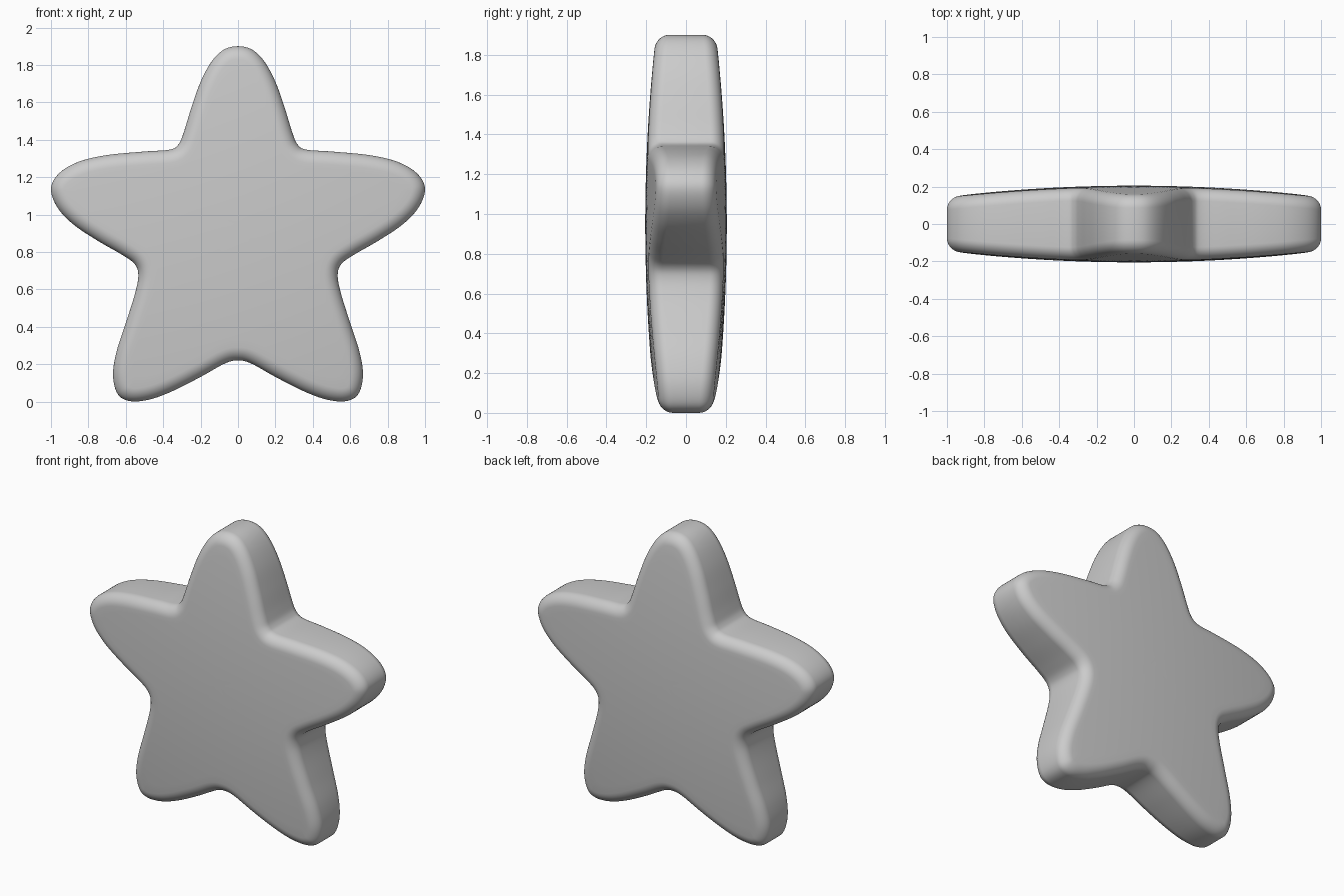
import bpy, bmesh, math
from mathutils import Vector

if "Cube" in bpy.data.objects:
    bpy.data.objects.remove(bpy.data.objects["Cube"])

# Right half of the star outline (x, z), top to bottom
HALF = [(0, 1.9), (0.075, 1.882), (0.14, 1.82), (0.2, 1.71), (0.25, 1.57), (0.29, 1.44),
        (0.318, 1.375), (0.365, 1.347), (0.5, 1.337), (0.7, 1.318), (0.85, 1.283),
        (0.955, 1.222), (1.0, 1.14), (0.967, 1.04), (0.88, 0.947), (0.75, 0.86),
        (0.62, 0.785), (0.552, 0.735), (0.533, 0.675), (0.55, 0.58), (0.6, 0.42),
        (0.65, 0.265), (0.668, 0.14), (0.643, 0.04), (0.575, 0.002), (0.47, 0.012),
        (0.35, 0.056), (0.2, 0.132), (0.07, 0.204), (0, 0.22)]
CENTRE = Vector((0, 0.95))
STEPS, ROUND, CAP = 6, 8, 14
EDGE_IN, EDGE_DEPTH = 0.07, 0.065


def smooth_loop(pts, steps):
    """Closed Catmull-Rom curve through the points."""
    n, out = len(pts), []
    for i in range(n):
        a, b, c, d = (pts[(i + k) % n] for k in (-1, 0, 1, 2))
        for s in range(steps):
            t = s / steps
            out.append(0.5 * (2 * b + (c - a) * t + (2 * a - 5 * b + 4 * c - d) * t * t
                              + (3 * b - a - 3 * c + d) * t ** 3))
    return out


def half_depth(p):
    """Pillow thickness, falling off towards the tips."""
    return 0.205 - 0.06 * min((p - CENTRE).length, 1.1) ** 2


right = [Vector(p) for p in HALF]
left = [Vector((-p.x, p.y)) for p in reversed(right[1:-1])]
outline = smooth_loop(right + left, STEPS)
n = len(outline)
inward = []
for i in range(n):
    t = (outline[(i + 2) % n] - outline[i - 2]).normalized()
    inward.append(Vector((t.y, -t.x)) * -1)
    if inward[-1].dot(CENTRE - outline[i]) < 0:
        inward[-1] *= -1

# Rings of one face: rounded rim, then domed cap
rings = []
for k in range(ROUND + 1):
    a = math.pi / 2 * k / ROUND
    ring = []
    for p, d in zip(outline, inward):
        q = p + d * EDGE_IN * (1 - math.cos(a))
        ring.append((q, half_depth(q) - EDGE_DEPTH * (1 - math.sin(a))))
    rings.append(ring)
rim = [q for q, _ in rings[-1]]
for k in range(1, CAP):
    ring = [q.lerp(CENTRE, k / CAP) for q in rim]
    rings.append([(q, half_depth(q)) for q in ring])

# Star body: back face, side wall, front face
bm = bmesh.new()
layers = [[bm.verts.new((q.x, y, q.y)) for q, y in r] for r in reversed(rings)]
layers += [[bm.verts.new((q.x, -y, q.y)) for q, y in r] for r in rings]
for lo, hi in zip(layers, layers[1:]):
    for i in range(n):
        j = (i + 1) % n
        bm.faces.new((lo[i], lo[j], hi[j], hi[i]))
for ring, s in ((layers[0], 1), (layers[-1], -1)):
    tip = bm.verts.new((CENTRE.x, s * half_depth(CENTRE), CENTRE.y))
    for i in range(n):
        bm.faces.new((ring[i], ring[(i + 1) % n], tip))
bmesh.ops.recalc_face_normals(bm, faces=bm.faces)
for f in bm.faces:
    f.smooth = True
mesh = bpy.data.meshes.new("star")
bm.to_mesh(mesh)
bm.free()
star = bpy.data.objects.new("star", mesh)
bpy.context.collection.objects.link(star)
